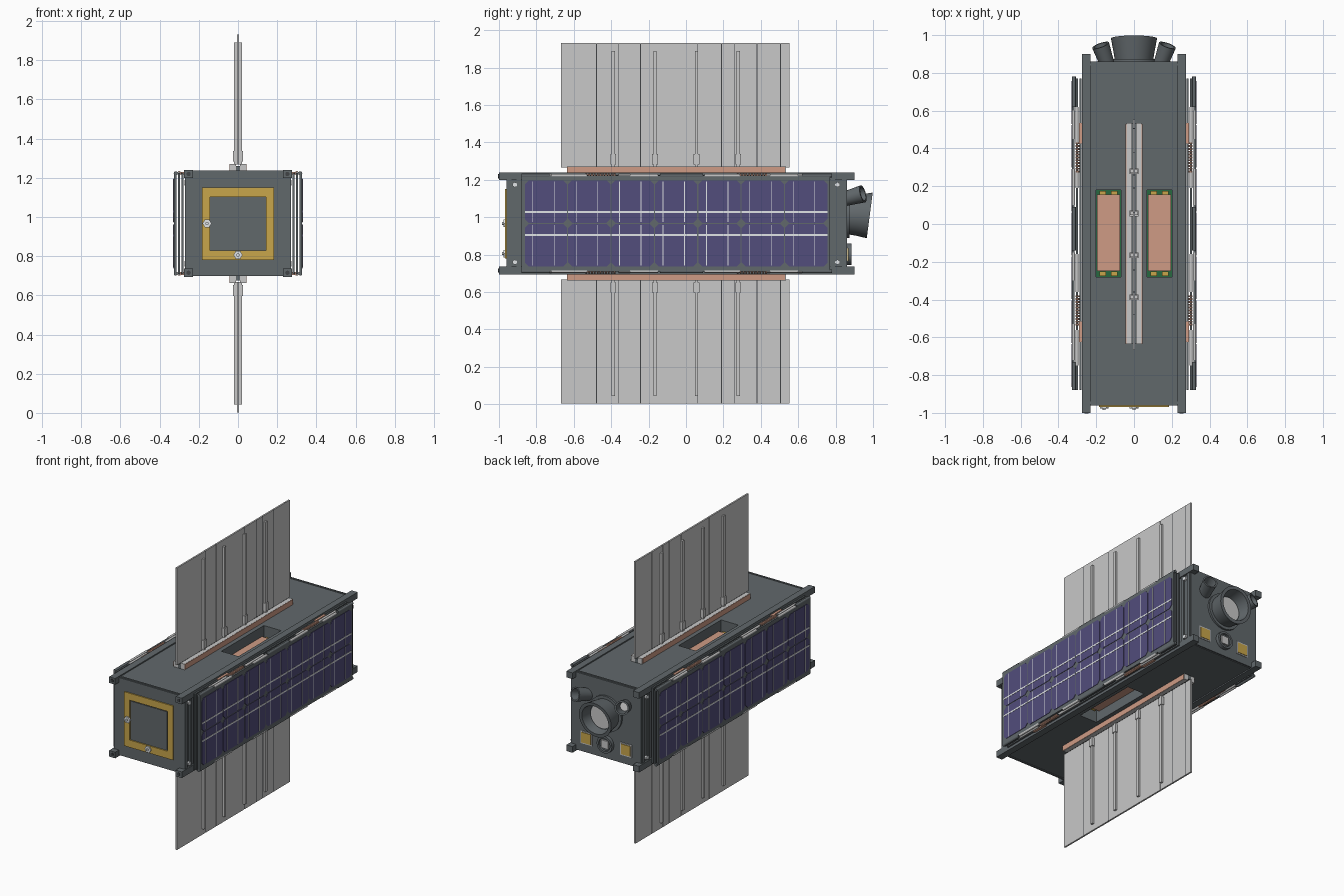
import bpy, bmesh, math
from mathutils import Vector

if "Cube" in bpy.data.objects:
    bpy.data.objects.remove(bpy.data.objects["Cube"])


def material(name, r, g, b):
    m = bpy.data.materials.new(name)
    m.use_nodes = True
    m.diffuse_color = (r, g, b, 1)
    m.node_tree.nodes["Principled BSDF"].inputs["Base Color"].default_value = (r, g, b, 1)
    return m


DARK = material("dark grey metal", .12, .138, .148)
BLACK = material("deep grey", .05, .055, .06)
LIGHT = material("light grey", .58, .58, .58)
WHITE = material("off white", .75, .78, .8)
PURPLE = material("solar purple", .085, .075, .2)
GOLD = material("gold", .58, .38, .07)
COPPER = material("copper", .62, .33, .235)
GREEN = material("circuit green", .02, .14, .05)
C, H = .967, .272          # body centre height and half height
SIDES = (-1, 1)


def finish(name, bm, mat, smooth=False):
    me = bpy.data.meshes.new(name)
    bmesh.ops.recalc_face_normals(bm, faces=bm.faces)
    bm.to_mesh(me)
    bm.free()
    ob = bpy.data.objects.new(name, me)
    bpy.context.collection.objects.link(ob)
    me.materials.append(mat)
    if smooth:
        bpy.ops.object.select_all(action='DESELECT')
        ob.select_set(True)
        bpy.context.view_layer.objects.active = ob
        bpy.ops.object.shade_smooth_by_angle(angle=math.radians(35))
    return ob


def boxes(name, spans, mat):
    """One object made of boxes, each given as (x range, y range, z range)."""
    bm = bmesh.new()
    for span in spans:
        vs = bmesh.ops.create_cube(bm, size=1)["verts"]
        for v in vs:
            v.co = Vector([(a + b) / 2 + c * abs(b - a) for (a, b), c in zip(span, v.co)])
    return finish(name, bm, mat)


def around(c, half):
    return (c - half, c + half)


def lathe(name, profile, origin, axis, mat, sides=32, slant=0):
    """Revolve (radius, distance) points round an axis."""
    bm = bmesh.new()
    vs = [bm.verts.new((r, 0, d)) for r, d in profile]
    es = [bm.edges.new(p) for p in zip(vs, vs[1:])]
    bmesh.ops.spin(bm, geom=vs + es, cent=(0, 0, 0), axis=(0, 0, 1),
                   angle=math.tau, steps=sides, use_merge=False)
    bmesh.ops.remove_doubles(bm, verts=bm.verts, dist=1e-5)
    rot = Vector((0, 0, 1)).rotation_difference(Vector(axis).normalized())
    for v in bm.verts:
        far = v.co.z > .1
        v.co = rot @ v.co + Vector(origin)
        if slant and far:
            v.co.y -= (origin[2] + .12 - v.co.z) * slant
    return finish(name, bm, mat, sides > 8)


def disc(name, r, t, origin, axis, mat, sides=24):
    return lathe(name, [(0, 0), (r, 0), (r, t), (0, t)], origin, axis, mat, sides)


# Body with a pocket either side of each fin
body = boxes("body", [((-.262, .262), (-.96, .86), (C - .265, C + .265))], DARK)
cutter = boxes("pocket_cutter", [(around(.135 * s, .065), (-.28, .18), around(C + .26 * t, .1))
                                 for s in SIDES for t in SIDES], DARK)
mod = body.modifiers.new("pockets", 'BOOLEAN')
mod.object = cutter
mod.solver = 'EXACT'
bpy.context.view_layer.update()
cut = bpy.data.meshes.new_from_object(body.evaluated_get(bpy.context.evaluated_depsgraph_get()))
body.modifiers.clear()
body.data = cut
bpy.data.objects.remove(cutter)

# Pocket contents
pocket = [(s, t) for s in SIDES for t in SIDES]
boxes("pocket_boards", [(around(.135 * s, .065), (-.28, .18), around(C + .166 * t, .007))
                        for s, t in pocket], GREEN)
boxes("pocket_connectors", [(around(.135 * s + d, .018), around(y, .012), around(C + .18 * t, .012))
                            for s, t in pocket for d in (-.03, .03) for y in (-.264, .164)], GOLD)
boxes("pocket_copper_blocks", [(around(.135 * s, .062), (-.25, .155), around(C + .182 * t, .018))
                               for s, t in pocket], COPPER)

# Corner rails and end cross bars
boxes("corner_rails", [(around(.252 * s, .023), (-1, .9), around(C + .252 * t, .021))
                       for s, t in pocket], DARK)
for s, t in pocket:
    disc("rail_end_button", .011, .004, (.252 * s, -1, C + .252 * t), (0, -1, 0), BLACK, 12)
boxes("cross_bars", [((-.23, .23), around(y, .006), around(C + .262 * t, .007))
                     for y in (-.947, .845) for t in SIDES], DARK)
boxes("side_frames", [(around(.262 * s, .008), around(y, .012), around(C, .232))
                      for s in SIDES for y in (-.945, -.895, .785, .845)], DARK)
for s in SIDES:
    for y in (-.915, .81):
        for t in SIDES:
            disc("side_bolt", .014, .016, (.258 * s, y, C + .207 * t), (s, 0, 0), WHITE, 6)

# Square antenna on the front
fy = (-.968, -.955)
boxes("antenna_ring", [((-.184, .184), fy, (1.103, 1.15)), ((-.184, .184), fy, (.78, .83)),
                       ((-.184, -.143), fy, (.83, 1.103)), ((.143, .184), fy, (.83, 1.103))], GOLD)
boxes("antenna_patch", [((-.137, .137), (-.964, -.955), (.836, 1.097))], DARK)
for x, z in ((-.158, C), (0, .806)):
    disc("antenna_nut", .023, .012, (x, -.965, z), (0, -1, 0), WHITE, 6)
    disc("antenna_pin", .008, .02, (x, -.965, z), (0, -1, 0), WHITE, 12)

# Folded panel stacks on both sides
for s in SIDES:
    boxes("folded_panels", [(around(x * s, .005), (-.88, .77), around(C, .258))
                            for x in (.283, .302)], DARK)
    boxes("solar_panel", [(around(.321 * s, .006), (-.88, .77), around(C, .256))], DARK)

    # Solar cells with clipped corners
    bm = bmesh.new()
    hy, hz, k = .113, .113, .02
    corner = [(hy - k, hz), (hy, hz - k), (hy, k - hz), (hy - k, -hz)]
    outline = corner + [(-a, -b) for a, b in corner]
    columns = [-.865 + .232 * (i + .5) for i in range(7)]
    for y in columns:
        for t in SIDES:
            bm.faces.new([bm.verts.new((.3275 * s, y + a, C + .1165 * t + b)) for a, b in outline])
    solid = bmesh.ops.extrude_face_region(bm, geom=bm.faces[:])["geom"]
    for v in solid:
        if isinstance(v, bmesh.types.BMVert):
            v.co.x += .0025 * s
    finish("solar_cells", bm, PURPLE)
    boxes("cell_bus_lines", [(around(.3295 * s, .002), around(y, hy), around(C + .061 * t, .005))
                             for y in columns for t in SIDES], WHITE)
    boxes("cell_finger_lines", [(around(.3295 * s, .002), around(y + d, .002),
                                 around(C + .1165 * t, hz - .004))
                                for y in columns for d in (-.07, .045) for t in SIDES], WHITE)

    # Hinge rods, light knuckles and copper springs along panel edges
    for t in SIDES:
        z = C + .256 * t
        for x, spans in ((.302, ((-.75, -.56), (-.36, -.16), (.19, .28), (.43, .62))),
                         (.32, ((-.72, -.53), (-.3, -.15), (.1, .29), (.45, .6)))):
            for a, b in spans:
                disc("hinge_knuckle", .008, b - a, (x * s, a, z), (0, 1, 0), LIGHT, 12)
        for a, b in ((-.88, -.73), (-.14, .09), (.62, .78)):
            disc("hinge_rod", .01, b - a, (.318 * s, a, z), (0, 1, 0), DARK, 12)
        for y in (-.455, .355):
            for i in range(11):
                disc("spring_coil", .011, .009, (.3 * s, y - .082 + i * .015, z),
                     (0, 1, 0), COPPER, 10)
        boxes("hinge_brackets", [(around(.284 * s, .008), around(y, .055), around(z, .007))
                                 for y in (-.57, .48)], COPPER)

# Upper and lower fins
strips = (-.67, -.478, -.36, -.243, .06, .19, .26, .38, .505, .555)
ribs = (-.388, -.166, .056, .28)
for t, label in ((1, "upper"), (-1, "lower")):
    def up(a, b):
        return tuple(sorted((C + a * t, C + b * t)))

    boxes(label + "_fin", [(around(0, .0055), (a + .002, b - .002), up(.3, .964))
                           for a, b in zip(strips, strips[1:])], LIGHT)
    boxes(label + "_fin_seams", [(around(0, .004), around(y, .003), up(.3, .963))
                                 for y in strips[1:-1]], BLACK)
    boxes(label + "_fin_ribs", [(around(.013 * s, .007), around(y, .009), up(.3, .923))
                                for y in ribs for s in SIDES], LIGHT)
    boxes(label + "_rib_feet", [(around(0, .025), around(y, .015), up(.315, .37))
                                for y in ribs], LIGHT)
    boxes(label + "_fin_mount", [(around(.026 * s, .015), (-.635, .535), up(.262, .304))
                                 for s in SIDES], LIGHT)
    boxes(label + "_fin_mount_core", [(around(0, .012), (-.635, .535), up(.262, .292))], DARK)
    boxes(label + "_mount_side_plates", [(around(.042 * s, .002), (-.635, .53), up(.268, .303))
                                         for s in SIDES], COPPER)

# Main telescope on the back
lathe("telescope_tube", [(0, 0), (.1, 0), (.108, .05), (.122, .14), (.1, .14), (.088, .05), (0, .05)],
      (0, .858, 1.01), (0, 1, 0), DARK, 40, .13)
disc("telescope_mirror", .08, .008, (0, .906, 1.01), (0, 1, 0), LIGHT, 32)
lathe("telescope_flange", [(0, 0), (.122, 0), (.122, .015), (0, .015)],
      (0, .858, 1.01), (0, 1, 0), DARK, 40)

# Two small angled star sensors
for s in SIDES:
    axis = Vector((.35 * s, 1, .28)).normalized()
    base = Vector((.145 * s, .855, 1.1))
    lathe("star_sensor", [(0, -.02), (.038, -.02), (.047, .1), (.037, .1), (.03, .03), (0, .03)],
          base, axis, DARK, 24)
    disc("star_sensor_lens", .028, .005, base + axis * .03, axis, LIGHT)

# Lower camera and gold plates on the back
lathe("lower_camera", [(0, 0), (.058, 0), (.058, .026), (.044, .026), (.044, .012), (0, .012)],
      (0, .858, .803), (0, 1, 0), DARK, 16)
boxes("lower_camera_window", [(around(0, .027), (.86, .88), around(.803, .027))], LIGHT)
boxes("back_plate_frames", [(around(.15 * s, .043), (.855, .864), around(.8, .043)) for s in SIDES], LIGHT)
boxes("back_plates", [(around(.15 * s, .035), (.858, .868), around(.8, .035)) for s in SIDES], GOLD)
